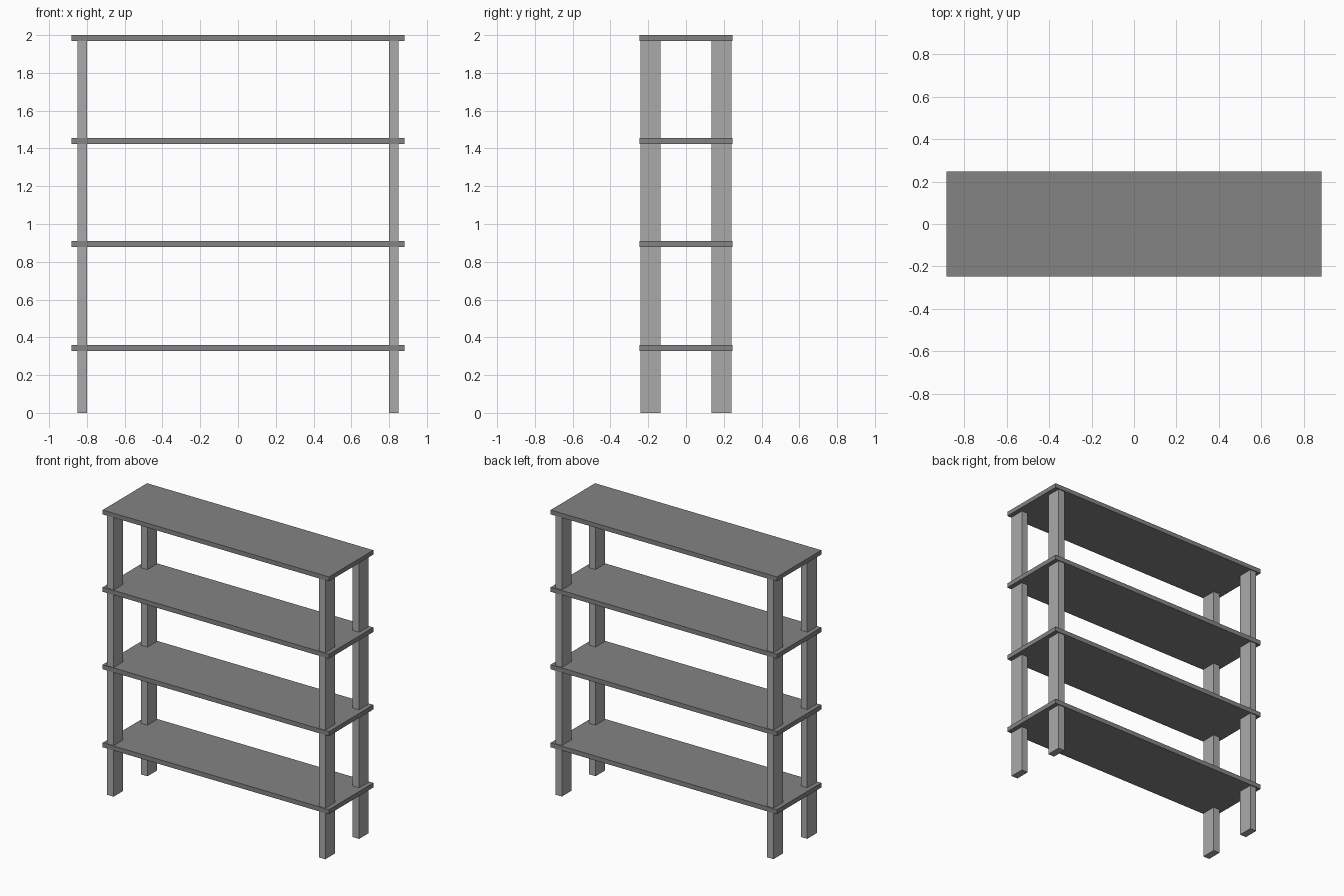
import bpy
import bmesh
from mathutils import Matrix, Vector

if "Cube" in bpy.data.objects:
    bpy.data.objects.remove(bpy.data.objects["Cube"])


def make_material(name, value):
    mat = bpy.data.materials.new(name)
    mat.diffuse_color = (value, value, value, 1)
    mat.use_nodes = True
    mat.node_tree.nodes["Principled BSDF"].inputs["Base Color"].default_value = mat.diffuse_color
    return mat


def make_box(name, low, high, mat):
    """Flat-faced box between two opposite corners."""
    low, high = Vector(low), Vector(high)
    bm = bmesh.new()
    bmesh.ops.create_cube(
        bm, size=1,
        matrix=Matrix.Translation((low + high) / 2) @ Matrix.Diagonal((high - low).to_4d()))
    mesh = bpy.data.meshes.new(name)
    bm.to_mesh(mesh)
    bm.free()
    mesh.materials.append(mat)
    obj = bpy.data.objects.new(name, mesh)
    bpy.context.collection.objects.link(obj)
    return obj


shelf_grey = make_material("mid grey", 0.23)
leg_grey = make_material("light grey", 0.40)

# Four boards, evenly spaced up the rack
HALF_X, HALF_Y = 0.882, 0.247
boards = [("bottom_shelf", 0.328, 0.36), ("lower_shelf", 0.878, 0.91),
          ("upper_shelf", 1.424, 1.456), ("top_board", 1.969, 2.0)]
for name, z0, z1 in boards:
    make_box(name, (-HALF_X, -HALF_Y, z0), (HALF_X, HALF_Y, z1), shelf_grey)

# Four upright legs, inset slightly from the board edges
for side, x in (("left", -0.825), ("right", 0.825)):
    for end, y in (("front", -0.189), ("back", 0.187)):
        make_box(f"{end}_{side}_leg", (x - 0.025, y - 0.053, 0),
                 (x + 0.025, y + 0.053, 1.975), leg_grey)
